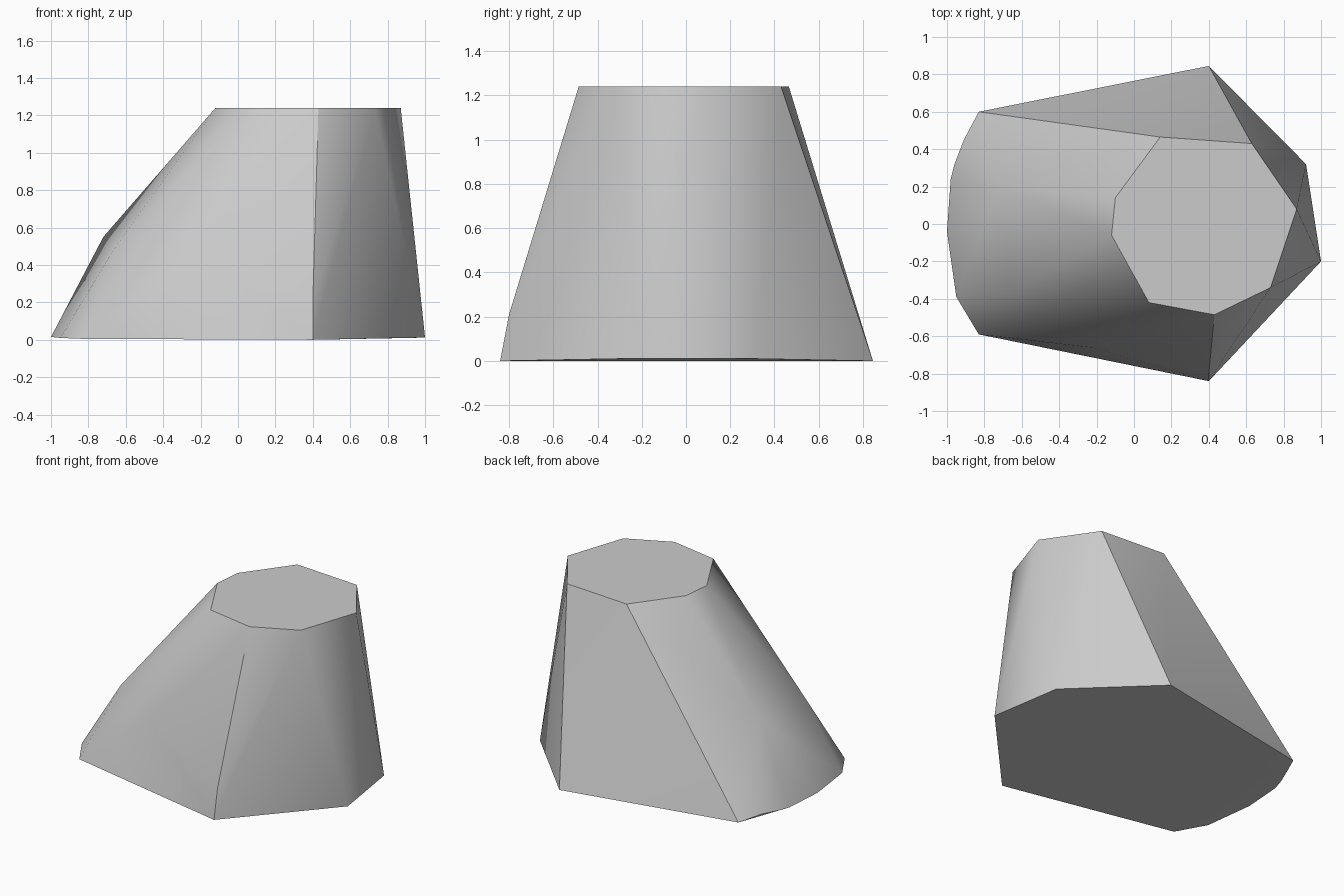
import bpy, bmesh, math

cube = bpy.data.objects.get("Cube")
if cube:
    bpy.data.objects.remove(cube, do_unlink=True)

HEIGHT = 1.24

# Single stone grey material
stone = bpy.data.materials.new("stone_grey")
stone.use_nodes = True
grey = (0.6, 0.6, 0.6, 1)
stone.diffuse_color = grey
stone.node_tree.nodes["Principled BSDF"].inputs["Base Color"].default_value = grey

# Flat eight-sided crown
crown = [(-0.12, -0.06), (0.08, -0.42), (0.43, -0.485), (0.73, -0.34),
         (0.87, 0.08), (0.63, 0.43), (0.14, 0.465), (-0.10, 0.14)]

# Wide foot, with its outer ends lifted slightly
foot = [(0.40, -0.84, 0), (1.0, -0.2, 0.012), (0.92, 0.32, 0.01), (0.40, 0.845, 0),
        (-0.83, 0.6, 0.005), (-0.91, 0.45, 0.03), (-0.96, 0.32, 0.02),
        (-0.98, 0.24, 0.015), (-1.0, -0.04, 0.015), (-0.95, -0.39, 0.01),
        (-0.83, -0.59, 0.005)]

# Shoulders on the long slope and the front face
shoulders = [(-0.66, -0.37, 0.49), (-0.72, 0.2, 0.55),
             (-0.23, -0.66, 0.47), (0.40, -0.80, 0.21)]

# Faceted block wrapped tightly around all corners
bm = bmesh.new()
for x, y in crown:
    bm.verts.new((x, y, HEIGHT))
for corner in foot + shoulders:
    bm.verts.new(corner)
bmesh.ops.convex_hull(bm, input=bm.verts[:])
bmesh.ops.delete(bm, geom=[v for v in bm.verts if not v.link_faces], context="VERTS")
bmesh.ops.dissolve_limit(bm, angle_limit=math.radians(0.5),
                         verts=bm.verts[:], edges=bm.edges[:])
bmesh.ops.recalc_face_normals(bm, faces=bm.faces[:])
mesh = bpy.data.meshes.new("rock_block")
bm.to_mesh(mesh)
bm.free()
mesh.materials.append(stone)

rock = bpy.data.objects.new("rock_block", mesh)
bpy.context.collection.objects.link(rock)

# Soft facets with crisp rims
bpy.ops.object.select_all(action="DESELECT")
rock.select_set(True)
bpy.context.view_layer.objects.active = rock
bpy.ops.object.shade_smooth_by_angle(angle=math.radians(30))
